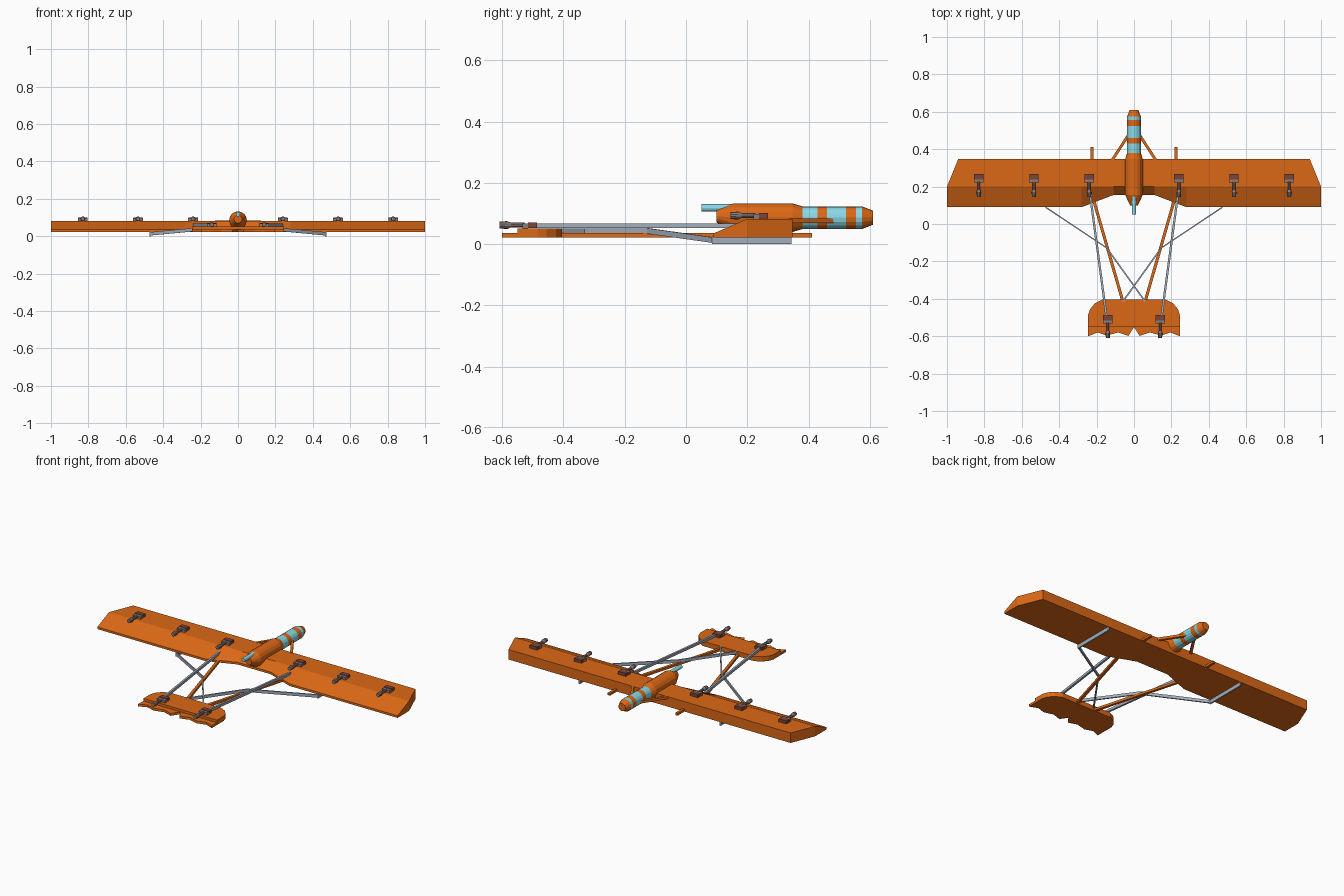
import bpy, bmesh, math
from mathutils import Vector

if "Cube" in bpy.data.objects:
    bpy.data.objects.remove(bpy.data.objects["Cube"])


def mat(name, c):
    m = bpy.data.materials.new(name)
    m.diffuse_color = (*c, 1)
    m.use_nodes = True
    m.node_tree.nodes["Principled BSDF"].inputs["Base Color"].default_value = m.diffuse_color
    return m


ORANGE = mat("orange", (0.72, 0.14, 0.008))
CYAN = mat("cyan", (0.25, 0.7, 0.8))
MAROON = mat("maroon", (0.2, 0.06, 0.04))
TAUPE = mat("taupe", (0.27, 0.2, 0.19))
STEEL = mat("steel", (0.36, 0.42, 0.5))


def make(name, verts, faces, m):
    me = bpy.data.meshes.new(name)
    me.from_pydata([tuple(v) for v in verts], [], faces)
    bm = bmesh.new()
    bm.from_mesh(me)
    bmesh.ops.remove_doubles(bm, verts=bm.verts, dist=1e-6)
    bmesh.ops.recalc_face_normals(bm, faces=bm.faces)
    bm.to_mesh(me)
    bm.free()
    me.materials.append(m)
    ob = bpy.data.objects.new(name, me)
    bpy.context.collection.objects.link(ob)
    return ob


def loft(name, rings, m, x=0, n=16):
    """Round body along y; rings are (y, z centre, radius)."""
    vs = [(x + r * math.sin(2 * math.pi * i / n), y, z + r * math.cos(2 * math.pi * i / n))
          for y, z, r in rings for i in range(n)]
    fs = [(k * n + i, k * n + (i + 1) % n, (k + 1) * n + (i + 1) % n, (k + 1) * n + i)
          for k in range(len(rings) - 1) for i in range(n)]
    fs += [tuple(range(n)), tuple(range((len(rings) - 1) * n, len(rings) * n))]
    return make(name, vs, fs, m)


def beam(name, pts, w, h, m):
    """Rectangular bar following a path, upright sides."""
    pts = [Vector(p) for p in pts]
    vs = []
    for i, p in enumerate(pts):
        d = (pts[min(i + 1, len(pts) - 1)] - pts[max(i - 1, 0)])
        s = Vector((d.y, -d.x, 0)).normalized() * w / 2
        u = Vector((0, 0, h / 2))
        vs += [p - s - u, p + s - u, p + s + u, p - s + u]
    fs = [(k * 4 + i, k * 4 + (i + 1) % 4, k * 4 + 4 + (i + 1) % 4, k * 4 + 4 + i)
          for k in range(len(pts) - 1) for i in range(4)]
    e = len(vs)
    return make(name, vs, fs + [(0, 1, 2, 3), (e - 4, e - 3, e - 2, e - 1)], m)


def slab(name, outline, z0, z1, m):
    n = len(outline)
    vs = [(x, y, z) for z in (z0, z1) for x, y in outline]
    fs = [(i, (i + 1) % n, n + (i + 1) % n, n + i) for i in range(n)]
    return make(name, vs, fs + [tuple(range(n)), tuple(range(n, 2 * n))], m)


# Wing: stations across the span (x, leading-edge x, trailing-edge y)
half = [(0.11, 0.11, 0.155), (0.28, 0.28, 0.09), (1, 0.94, 0.09)]
stations = [(-a, -b, c) for a, b, c in reversed(half)] + half
vs, fs = [], []
for x, lx, ty in stations:
    vs += [(x, ty, 0.022), (x, ty, 0.035), (x, 0.2, 0.082),
           (lx, 0.347, 0.082), (lx, 0.347, 0.022), (x, 0.2, 0.022)]
for k in range(len(stations) - 1):
    fs += [(k * 6 + i, k * 6 + (i + 1) % 6, k * 6 + 6 + (i + 1) % 6, k * 6 + 6 + i) for i in range(6)]
for b in (0, 6 * len(stations) - 6):
    fs += [(b, b + 1, b + 2, b + 5), (b + 2, b + 3, b + 4, b + 5)]
make("wing", vs, fs, ORANGE)

# Tailplane with rounded front corners, and scalloped flap behind it
corner = [(0.17, -0.405), (0.21, -0.425), (0.235, -0.455), (0.245, -0.485), (0.245, -0.55)]
slab("tailplane", corner + [(-x, y) for x, y in reversed(corner)], 0.022, 0.051, ORANGE)
edge = [(0.245, -0.55), (0.245, -0.6), (0.195, -0.58), (0.145, -0.596), (0.085, -0.58), (0.03, -0.598)]
slab("tail_flap", edge + [(0, -0.552)] + [(-x, y) for x, y in reversed(edge)], 0.022, 0.036, ORANGE)

# Fuselage pod, banded nose and rear tube
loft("fuselage", [(0.1, 0.0915, 0.021), (0.155, 0.086, 0.047), (0.347, 0.086, 0.047), (0.38, 0.086, 0.037)], ORANGE)
bands = [0.38, 0.43, 0.46, 0.523, 0.555, 0.575]
for i in range(5):
    loft("nose_band", [(bands[i], 0.086, 0.037), (bands[i + 1], 0.086, 0.037)], ORANGE if i % 2 else CYAN)
loft("nose_tip", [(0.575, 0.086, 0.037), (0.61, 0.086, 0.023)], ORANGE)
loft("rear_tube", [(0.05, 0.118, 0.012), (0.16, 0.118, 0.012)], CYAN)


def clamp(name, x, y, z):
    """Small block with a flared lever pointing backwards; y is its front."""
    beam(name + "_block", [(x, y, z + 0.01), (x, y - 0.028, z + 0.01)], 0.05, 0.018, MAROON)
    beam(name + "_base", [(x, y - 0.028, z + 0.008), (x, y - 0.046, z + 0.008)], 0.052, 0.016, TAUPE)
    loft(name + "_lever", [(y - 0.04, z + 0.011, 0.008), (y - 0.085, z + 0.011, 0.008),
                           (y - 0.097, z + 0.011, 0.013), (y - 0.122, z + 0.011, 0.011)], TAUPE, x, 10)


for s in (-1, 1):
    for x in (0.24, 0.535, 0.83):
        clamp("wing_clamp", s * x, 0.267, 0.082)
    clamp("tail_clamp", s * 0.14, -0.487, 0.051)
    # Tail booms, running under the wing to stubs ahead of it
    beam("tail_boom", [(s * 0.225, 0.412, 0.029), (s * 0.225, 0.16, 0.029), (s * 0.055, -0.43, 0.029)], 0.016, 0.014, ORANGE)
    # Nose braces
    beam("nose_brace", [(s * 0.118, 0.34, 0.076), (s * 0.028, 0.478, 0.076)], 0.015, 0.015, ORANGE)
    # Control rods between wing and tail
    beam("control_rod", [(s * 0.235, 0.16, 0.06), (s * 0.148, -0.49, 0.06)], 0.012, 0.015, STEEL)
    # Bracing under the wing, inward to the boom, then crossing to the tail
    beam("wing_strut", [(s * 0.47, 0.345, 0.012), (s * 0.47, 0.085, 0.012)], 0.009, 0.024, STEEL)
    beam("side_brace", [(s * 0.47, 0.088, 0.013), (s * 0.15, -0.125, 0.043)], 0.007, 0.018, STEEL)
    beam("cross_brace", [(s * 0.15, -0.122, 0.043), (-s * 0.06, -0.415, 0.043)], 0.008, 0.017, STEEL)
